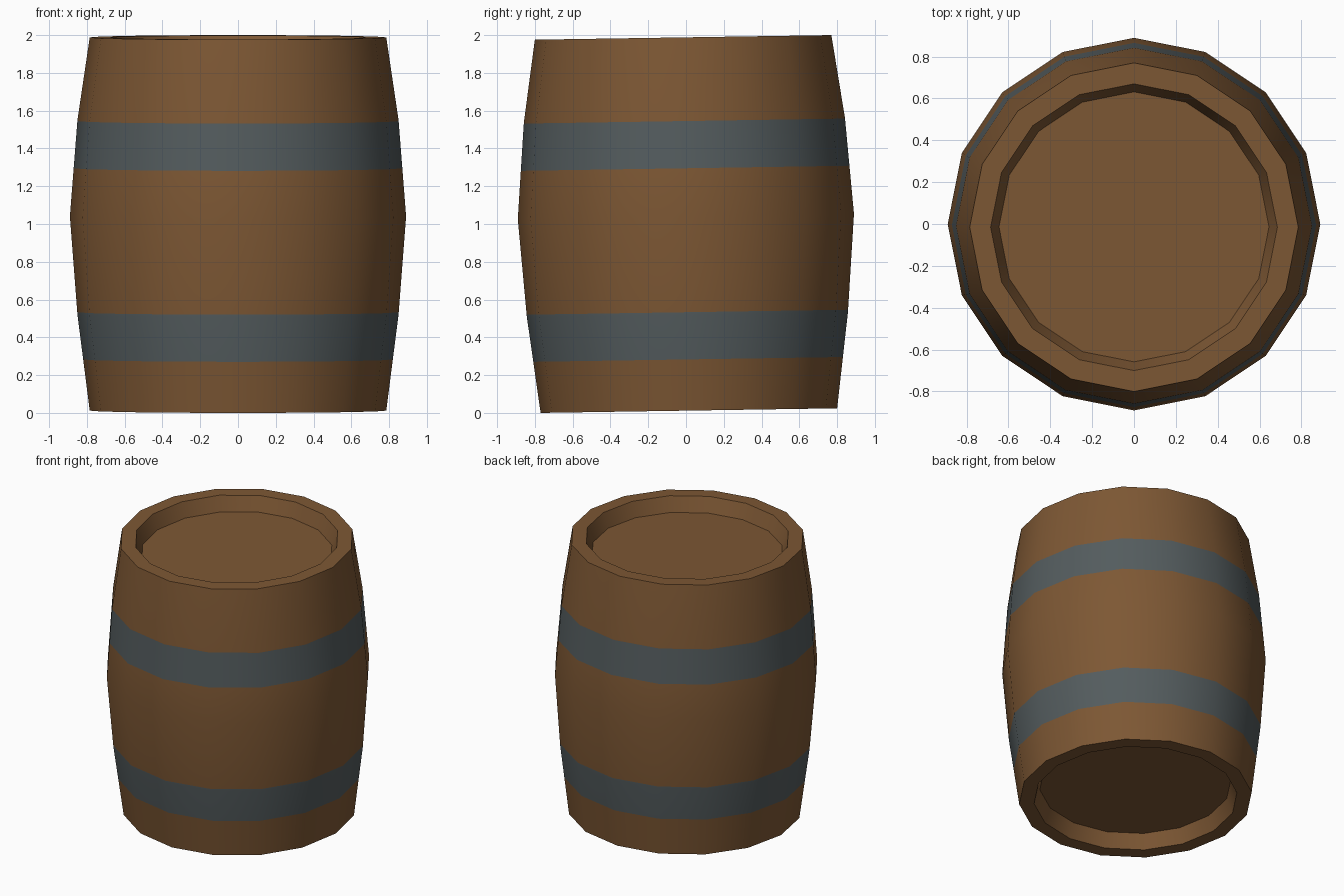
import bpy, bmesh, math
from mathutils import Matrix

if "Cube" in bpy.data.objects:
    bpy.data.objects.remove(bpy.data.objects["Cube"])

SIDES = 16
TILT = 0.0155      # the barrel leans very slightly towards the front
HALF = 0.988       # half height before tilting


def material(name, rgb):
    m = bpy.data.materials.new(name)
    m.diffuse_color = (*rgb, 1)
    m.use_nodes = True
    m.node_tree.nodes["Principled BSDF"].inputs["Base Color"].default_value = m.diffuse_color
    return m


wood = material("brown wood", (0.205, 0.096, 0.034))
iron = material("dark iron", (0.088, 0.107, 0.112))

# Bulging wall outline (radius, height from the middle)
wall = [(0.785, -HALF), (0.85, -0.48), (0.89, 0.04), (0.85, 0.55), (0.785, HALF)]
bands = [(-0.717, -0.467), (0.295, 0.545)]


def radius_at(z):
    for (r0, z0), (r1, z1) in zip(wall, wall[1:]):
        if z <= z1:
            return r0 + (r1 - r0) * (z - z0) / (z1 - z0)


# Add loops where the painted hoops begin and end
edges = [(radius_at(z), z) for band in bands for z in band]
side = sorted(wall + edges, key=lambda p: p[1])

# Full outline: bottom recess, wall, top recess
profile = [(0.645, -HALF + 0.105), (0.685, -HALF)] + side + [(0.685, HALF), (0.645, HALF - 0.105)]

bm = bmesh.new()
rings = []
for r, z in profile:
    rings.append([bm.verts.new((r * math.cos(2 * math.pi * i / SIDES),
                                r * math.sin(2 * math.pi * i / SIDES), z)) for i in range(SIDES)])
for a, b in zip(rings, rings[1:]):
    for i in range(SIDES):
        j = (i + 1) % SIDES
        f = bm.faces.new((a[i], a[j], b[j], b[i]))
        z = f.calc_center_median().z
        f.material_index = int(any(lo < z < hi for lo, hi in bands))

# Barrel heads
bm.faces.new(rings[0][::-1])
bm.faces.new(rings[-1])
bm.normal_update()
bm.transform(Matrix.Translation((0, 0, 1)) @ Matrix.Rotation(TILT, 4, 'X'))

mesh = bpy.data.meshes.new("barrel")
bm.to_mesh(mesh)
bm.free()
mesh.materials.append(wood)
mesh.materials.append(iron)
barrel = bpy.data.objects.new("barrel", mesh)
bpy.context.collection.objects.link(barrel)
bpy.context.view_layer.objects.active = barrel
barrel.select_set(True)
bpy.ops.object.shade_smooth_by_angle(angle=math.radians(30))
